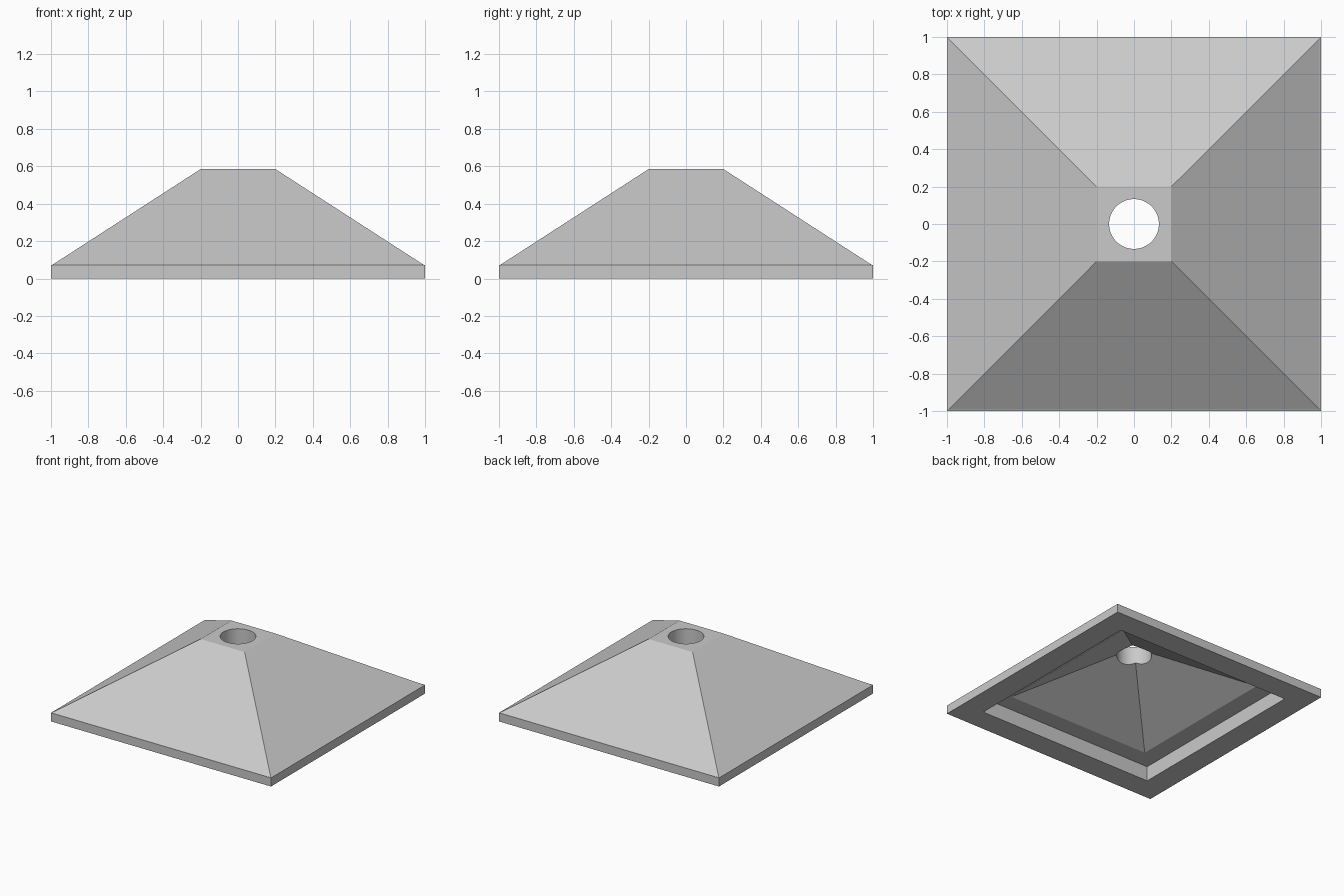
import bpy
import bmesh

old = bpy.data.objects.get("Cube")
if old:
    bpy.data.objects.remove(old, do_unlink=True)

# Single grey material
grey = bpy.data.materials.new("light_grey")
grey.use_nodes = True
colour = (0.59, 0.59, 0.59, 1)
grey.diffuse_color = colour
grey.node_tree.nodes["Principled BSDF"].inputs["Base Color"].default_value = colour


def square_ring(bm, half, z):
    corners = ((-1, -1), (1, -1), (1, 1), (-1, 1))
    return [bm.verts.new((x * half, y * half, z)) for x, y in corners]


# Hollow pyramid shell: profile of (half width, height), from the crown
# over the outside and its narrow lip, under the rim and up the inside
profile = [(0.2, 0.585), (0.993, 0.073), (1, 0.071), (1, 0), (0.805, 0),
           (0.805, 0.122), (0.655, 0.122), (0.02, 0.49)]
bm = bmesh.new()
rings = [square_ring(bm, half, z) for half, z in profile]
for a, b in zip(rings, rings[1:]):
    for i in range(4):
        j = (i + 1) % 4
        bm.faces.new((a[i], a[j], b[j], b[i]))
bm.faces.new(rings[0])
bm.faces.new(rings[-1])
bmesh.ops.recalc_face_normals(bm, faces=bm.faces)
mesh = bpy.data.meshes.new("pyramid_cap")
bm.to_mesh(mesh)
bm.free()
mesh.materials.append(grey)
cap = bpy.data.objects.new("pyramid_cap", mesh)
bpy.context.collection.objects.link(cap)

# Round hole through the crown
bpy.ops.mesh.primitive_cylinder_add(vertices=64, radius=0.133, depth=0.6,
                                    location=(0, 0, 0.5))
cutter = bpy.context.object
cutter.name = "hole_cutter"
cutter.hide_render = True
cutter.data.materials.append(grey)

hole = cap.modifiers.new("hole", 'BOOLEAN')
hole.operation = 'DIFFERENCE'
hole.solver = 'EXACT'
hole.object = cutter

bpy.ops.object.select_all(action='DESELECT')
cap.select_set(True)
bpy.context.view_layer.objects.active = cap
bpy.ops.object.modifier_apply(modifier=hole.name)
bpy.data.objects.remove(cutter, do_unlink=True)

# Smooth only the hole wall, keep the pyramid edges crisp
bpy.ops.object.shade_smooth_by_angle(angle=0.2)
